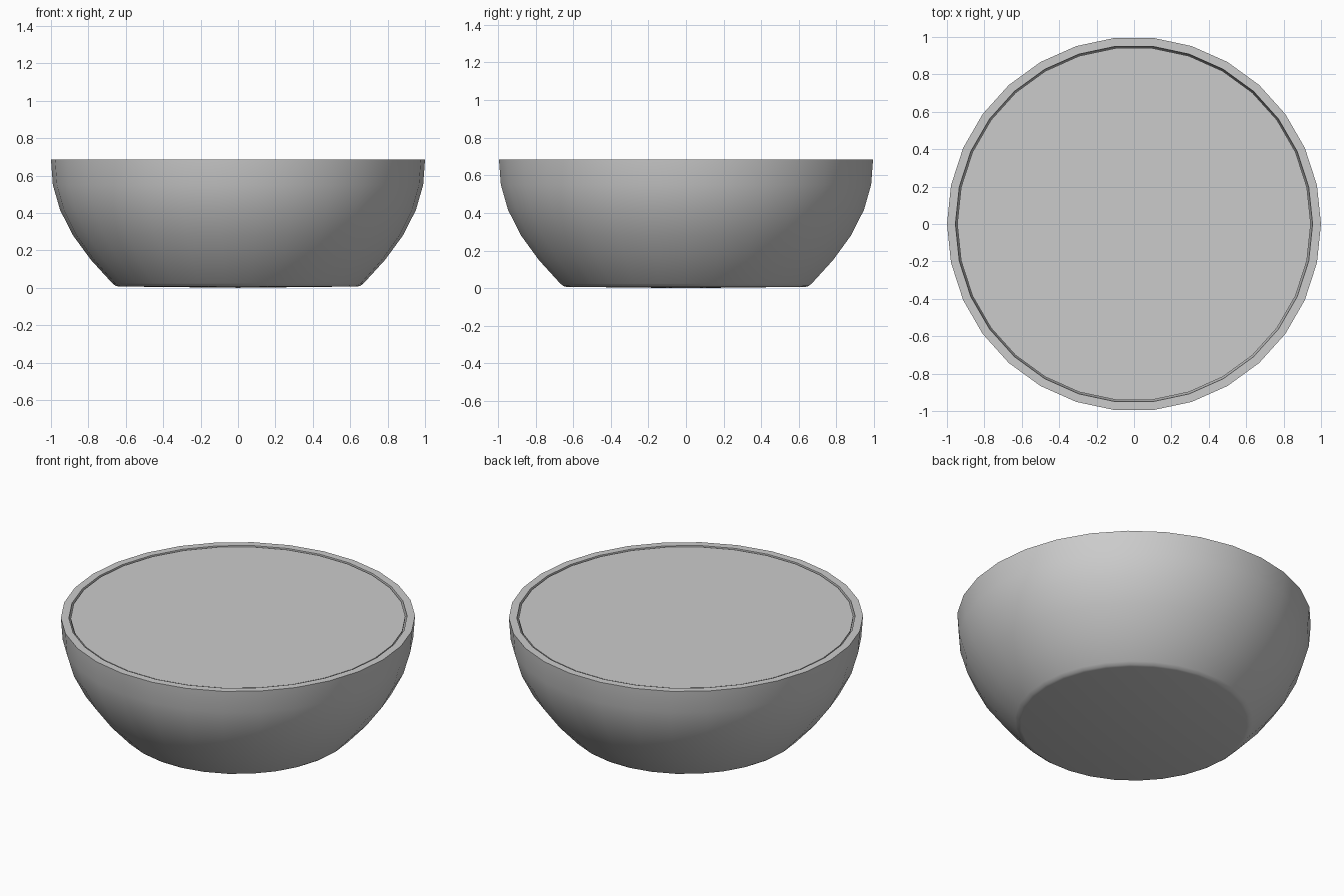
import bpy, bmesh, math

if "Cube" in bpy.data.objects:
    bpy.data.objects.remove(bpy.data.objects["Cube"])

SEGMENTS = 30


def lathe(name, profile):
    """Spin an (r, z) profile around z; points on the axis become poles."""
    bm = bmesh.new()
    rings = []
    for r, z in profile:
        if r == 0:
            rings.append([bm.verts.new((0, 0, z))] * SEGMENTS)
        else:
            rings.append([bm.verts.new((r * math.cos(2 * math.pi * i / SEGMENTS),
                                        r * math.sin(2 * math.pi * i / SEGMENTS), z))
                          for i in range(SEGMENTS)])
    for low, high in zip(rings, rings[1:]):
        for i in range(SEGMENTS):
            j = (i + 1) % SEGMENTS
            bm.faces.new(list(dict.fromkeys((low[i], low[j], high[j], high[i]))))
    bmesh.ops.recalc_face_normals(bm, faces=bm.faces)
    mesh = bpy.data.meshes.new(name)
    bm.to_mesh(mesh)
    bm.free()
    obj = bpy.data.objects.new(name, mesh)
    bpy.context.collection.objects.link(obj)
    bpy.ops.object.select_all(action='DESELECT')
    bpy.context.view_layer.objects.active = obj
    obj.select_set(True)
    bpy.ops.object.shade_smooth_by_angle(angle=math.radians(35))
    return obj


# Bowl shell: shallow base, curved outer wall, flat rim, inner wall and floor
lathe("bowl", [(0, 0), (0.64, 0.007), (0.655, 0.011), (0.672, 0.024),
               (0.787, 0.15), (0.882, 0.28), (0.951, 0.415), (0.99, 0.55),
               (1.0, 0.685), (0.955, 0.685), (0.945, 0.555), (0.908, 0.43),
               (0.84, 0.30), (0.75, 0.175), (0.64, 0.06), (0, 0.05)])

# Contents filling the bowl just below the rim
lathe("contents", [(0, 0.66), (0.943, 0.66), (0.945, 0.681), (0, 0.681)])
